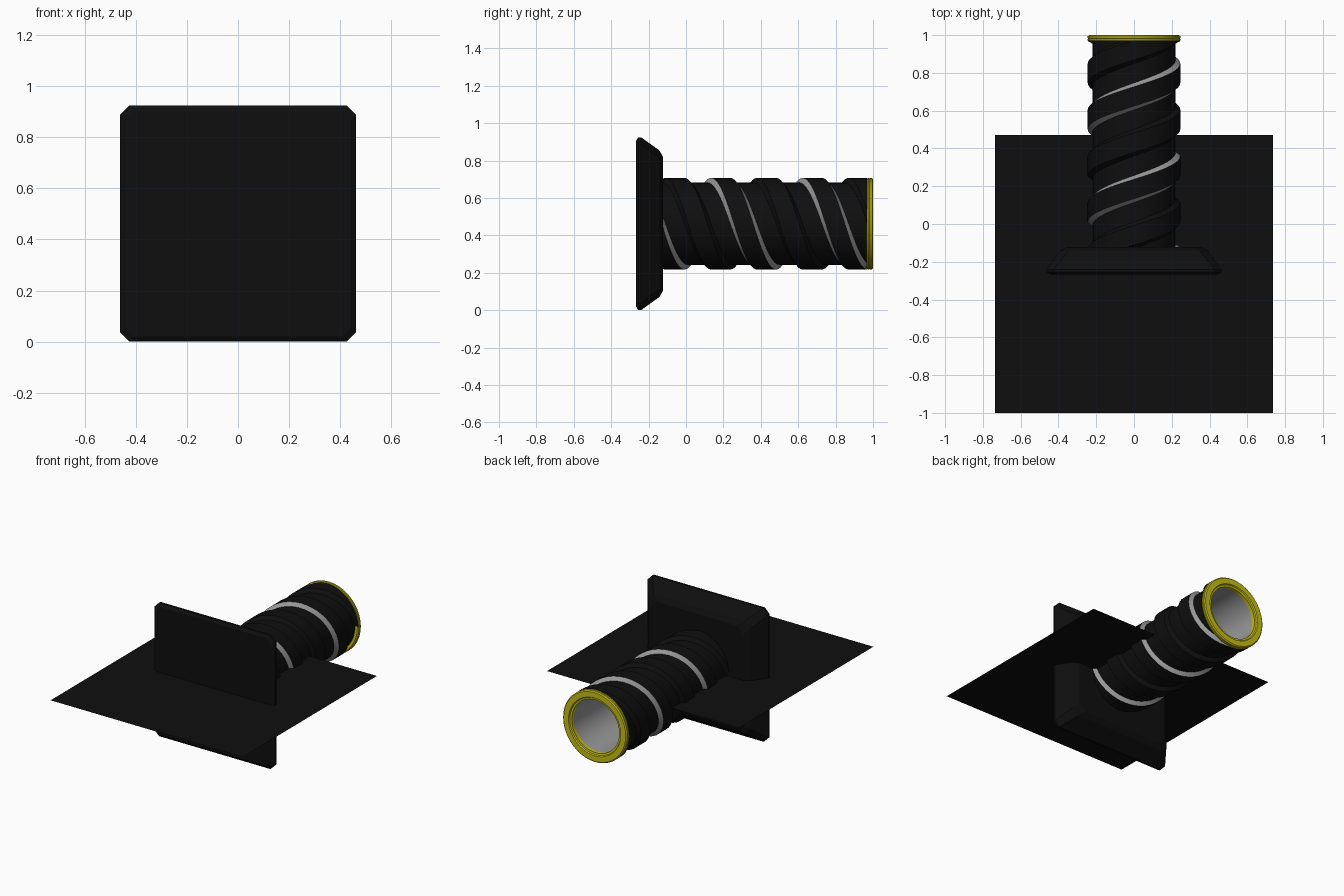
import bpy, bmesh, math
from mathutils import Vector

if "Cube" in bpy.data.objects:
    bpy.data.objects.remove(bpy.data.objects["Cube"])

CZ = 0.462          # height of the tube axis
SIDES = 40


def material(name, rgb):
    m = bpy.data.materials.new(name)
    m.diffuse_color = (*rgb, 1)
    m.use_nodes = True
    m.node_tree.nodes["Principled BSDF"].inputs["Base Color"].default_value = m.diffuse_color
    return m


BLACK = material("black rubber", (0.0045, 0.0045, 0.0045))
GREY = material("light grey", (0.32, 0.32, 0.32))
YELLOW = material("yellow", (0.56, 0.52, 0.006))


def finish(name, bm, mats, smooth=None):
    bmesh.ops.remove_doubles(bm, verts=bm.verts, dist=0.0002)
    bmesh.ops.recalc_face_normals(bm, faces=bm.faces)
    me = bpy.data.meshes.new(name)
    bm.to_mesh(me)
    bm.free()
    for m in mats:
        me.materials.append(m)
    if smooth:
        me.shade_smooth()
        me.set_sharp_from_angle(angle=math.radians(smooth))
    ob = bpy.data.objects.new(name, me)
    bpy.context.collection.objects.link(ob)
    return ob


def polar(r, t, y):
    # angle is measured from the top towards +x
    return Vector((r * math.sin(t), y, CZ + r * math.cos(t)))


def bridge(bm, rings, closed, index=lambda j: 0):
    n = len(rings[0])
    pairs = list(zip(rings, rings[1:]))
    if closed:
        pairs.append((rings[-1], rings[0]))
    for a, b in pairs:
        for j in range(n):
            k = (j + 1) % n
            f = bm.faces.new((a[j], a[k], b[k], b[j]))
            f.material_index = index(j)


def lathe(name, profile, mats, index=lambda j: 0):
    bm = bmesh.new()
    rings = [[bm.verts.new(polar(r, 2 * math.pi * i / SIDES, y)) for r, y in profile]
             for i in range(SIDES)]
    bridge(bm, rings, True, index)
    return finish(name, bm, mats, 35)


def spiral_ridge(name, start, mats, flank):
    # raised band wound round the tube and trimmed flat at both ends
    lo, hi, pitch = -0.125, 0.968, 0.49
    section = [(0.217, 0.0), (0.245, 0.022), (0.245, 0.125), (0.217, 0.147)]
    bm = bmesh.new()
    first = math.floor((lo - 0.147 - start) / pitch * SIDES)
    last = math.ceil((hi - start) / pitch * SIDES)
    rings = []
    for i in range(first, last + 1):
        t = 2 * math.pi * i / SIDES
        y0 = start + pitch * i / SIDES
        rings.append([bm.verts.new(polar(r, t, min(hi, max(lo, y0 + dy))))
                      for r, dy in section])
    bridge(bm, rings, False, lambda j: flank if j in (0, 2) else 0)
    bmesh.ops.dissolve_degenerate(bm, edges=bm.edges, dist=0.0002)
    return finish(name, bm, mats, 30)


# Square flange: chamfered square sections along y (half size, chamfer)
bm = bmesh.new()
rings = []
for y, h, c in [(-0.268, 0.442, 0.035), (-0.255, 0.462, 0.036), (-0.24, 0.462, 0.036),
                (-0.142, 0.392, 0.045), (-0.122, 0.355, 0.05)]:
    ring = []
    for q in range(4):
        a, b = math.cos(q * math.pi / 2), math.sin(q * math.pi / 2)
        for u, v in ((h, h - c), (h - c, h)):
            ring.append(bm.verts.new((a * u - b * v, y, CZ + b * u + a * v)))
    rings.append(ring)
bridge(bm, rings, False)
bm.faces.new(rings[0])
bm.faces.new(rings[-1])
finish("flange", bm, [BLACK])

# Thin membrane sheet through the flange
bm = bmesh.new()
bm.faces.new([bm.verts.new((x, y, 0.45)) for x, y in
              ((-0.735, -1), (0.735, -1), (0.735, 0.47), (-0.735, 0.47))])
finish("membrane_sheet", bm, [BLACK])

# Hollow tube, dark outside and light inside
lathe("tube", [(0.22, -0.125), (0.22, 0.972), (0.183, 0.972), (0.183, -0.125)],
      [BLACK, GREY], lambda j: 1 if j == 2 else 0)

# Two spiral ridges, one with light flanks
spiral_ridge("striped_ridge", 0.112, [BLACK, GREY], 1)
spiral_ridge("plain_ridge", 0.112 + 0.245, [BLACK], 0)

# Yellow end ring with a shallow groove and a stepped lip
lathe("end_ring", [(0.183, 0.966), (0.238, 0.966), (0.245, 0.972), (0.245, 0.979),
                   (0.241, 0.982), (0.245, 0.985), (0.245, 0.994), (0.238, 1.0),
                   (0.2, 1.0), (0.195, 0.992), (0.182, 0.99)], [YELLOW])
